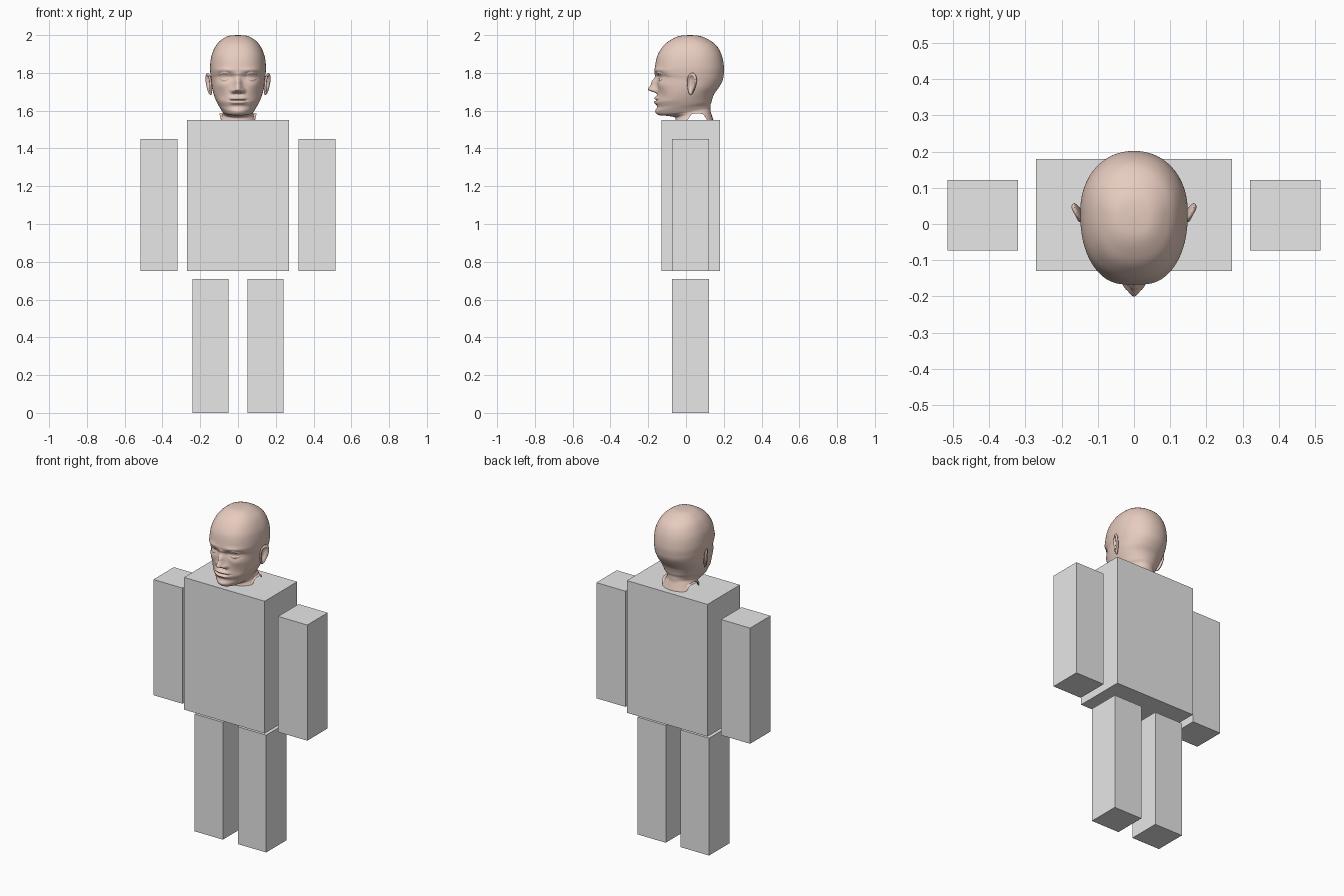
import bpy, bmesh
from math import sin, cos, pi, exp
from mathutils import Matrix, Vector

cube = bpy.data.objects.get("Cube")
if cube:
    bpy.data.objects.remove(cube, do_unlink=True)


def material(name, rgb):
    m = bpy.data.materials.new(name)
    m.use_nodes = True
    m.diffuse_color = (*rgb, 1)
    m.node_tree.nodes["Principled BSDF"].inputs["Base Color"].default_value = (*rgb, 1)
    return m


GREY = material("light grey", (0.8, 0.8, 0.8))
SKIN = material("skin", (0.8, 0.6, 0.52))


def finish(name, bm, mat, smooth=False):
    mesh = bpy.data.meshes.new(name)
    bm.to_mesh(mesh)
    bm.free()
    mesh.materials.append(mat)
    if smooth:
        mesh.shade_smooth()
    ob = bpy.data.objects.new(name, mesh)
    bpy.context.collection.objects.link(ob)
    return ob


def box(name, low, high, inward_top=False):
    bm = bmesh.new()
    low, high = Vector(low), Vector(high)
    bmesh.ops.create_cube(bm, size=1, matrix=Matrix.Translation((low + high) / 2)
                          @ Matrix.Diagonal((*(high - low), 1)))
    if inward_top:
        for f in bm.faces:
            if f.normal.z > 0.5:
                f.normal_flip()
                break
    return finish(name, bm, GREY)


# Body blocks
box("torso", (-0.27, -0.13, 0.75), (0.27, 0.18, 1.55), inward_top=True)
for side, s in (("left", 1), ("right", -1)):
    for part, a, b, z0, z1 in (("arm", 0.32, 0.515, 0.75, 1.45), ("leg", 0.05, 0.24, 0, 0.71)):
        xs = sorted((a * s, b * s))
        box(f"{side}_{part}", (xs[0], -0.073, z0), (xs[1], 0.122, z1))

# Head rings from crown to neck: front y, front z, back y, back z, half width
RINGS = [
    (.02, 2.0, .02, 2.0, 0), (-.035, 1.995, .075, 1.995, .052),
    (-.08, 1.975, .127, 1.972, .09), (-.118, 1.945, .165, 1.94, .118),
    (-.15, 1.895, .19, 1.89, .14), (-.163, 1.84, .201, 1.83, .148),
    (-.165, 1.80, .199, 1.785, .146), (-.156, 1.775, .192, 1.755, .142),
    (-.152, 1.73, .172, 1.72, .138), (-.153, 1.69, .15, 1.69, .13),
    (-.158, 1.65, .14, 1.665, .118), (-.152, 1.62, .135, 1.645, .106),
    (-.157, 1.595, .13, 1.63, .094), (-.145, 1.577, .13, 1.615, .084),
    (-.105, 1.573, .13, 1.605, .08), (-.06, 1.565, .132, 1.59, .084),
    (-.055, 1.55, .145, 1.55, .1)]


def spline(pts, t):
    i = min(int(t), len(pts) - 2)
    u = t - i
    p = [pts[max(0, min(len(pts) - 1, i + k))] for k in (-1, 0, 1, 2)]
    return [b + .5 * u * (c - a + u * (2 * a - 5 * b + 4 * c - d + u * (3 * (b - c) + d - a)))
            for a, b, c, d in zip(*p)]


def lerp_table(table, v):
    for (a, fa), (b, fb) in zip(table, table[1:]):
        if a <= v <= b:
            k = (v - a) / (b - a)
            return fa + (fb - fa) * k * k * (3 - 2 * k)
    return 0


def bump(x, z, cx, cz, sx, sz):
    return exp(-((x - cx) / sx) ** 2 - ((z - cz) / sz) ** 2)


NOSE = [(1.688, 0), (1.712, .049), (1.745, .031), (1.79, .004), (1.81, 0)]


def face_relief(x, z):
    """Forward offset of the facial features."""
    x = abs(x)
    width = .012 + .012 * max(0, min(1, (1.79 - z) / .08))
    d = lerp_table(NOSE, z) * exp(-(x / width) ** 2)
    d += .014 * bump(x, z, .026, 1.703, .011, .012)       # nostril wings
    d -= .008 * bump(x, z, .012, 1.690, .008, .006)       # nostrils
    d -= .017 * bump(x, z, .068, 1.782, .04, .02)         # eye sockets
    d += .006 * bump(x, z, .07, 1.815, .05, .012)         # brows
    d += .007 * bump(x, z, .088, 1.735, .035, .025)       # cheekbones
    d -= .006 * bump(x, z, .085, 1.67, .03, .03)          # cheek hollows
    lip = exp(-(x / .04) ** 4)
    d += lip * (.012 * exp(-((z - 1.666) / .009) ** 2) + .013 * exp(-((z - 1.643) / .01) ** 2))
    d -= .009 * exp(-(x / .048) ** 4 - ((z - 1.6555) / .0035) ** 2)
    d -= .003 * bump(x, z, 0, 1.681, .006, .008)          # philtrum
    d += .006 * bump(x, z, 0, 1.597, .035, .018)          # chin
    u = (x - .073) / .035                                 # eyelids and eyeballs
    if abs(u) < 1:
        v = (z - 1.781) / (.0135 * (1 - u * u) + .0005)
        if abs(v) < 1:
            d += .011 * (1 - u * u) * (1 - .4 * v * v) - .003
        elif abs(v) < 1.9:
            d += .012 * (1 - u * u) * (1.9 - abs(v)) / .9
    return d


def power(c, e):
    return (1 if c >= 0 else -1) * abs(c) ** e


def build_head(rows=208, cols=208):
    bm = bmesh.new()
    rings = []
    for r in range(1, rows + 1):
        t = r / rows * (len(RINGS) - 1)
        fy, fz, by, bz, w = spline(RINGS, t)
        mid = fy + (by - fy) * .54
        square = .84 if t < 10 else .84 + .16 * min(1, (t - 10) / 2)
        ring = []
        for c in range(cols):
            a = 2 * pi * c / cols
            sx, cy = sin(a), -cos(a)
            e = square if cy < 0 else .95
            x = w * power(sx, e)
            y = mid + power(cy, e) * (mid - fy if cy < 0 else by - mid)
            k = (y - fy) / (by - fy)
            z = fz + (bz - fz) * k
            if t < 13.5 and cy < 0:
                y -= face_relief(x, z) * min(1, -cy * 2.2) * min(1, (13.5 - t))
            # Side notches in the lower neck edge
            z = max(z, 1.55 + .034 * exp(-((y - .06) / .044) ** 6))
            ring.append(bm.verts.new((x, y, z)))
        rings.append(ring)
    top = bm.verts.new((0, .02, 2))
    for c in range(cols):
        n = (c + 1) % cols
        bm.faces.new((top, rings[0][c], rings[0][n]))
        for a, b in zip(rings, rings[1:]):
            bm.faces.new((a[c], b[c], b[n], a[n]))
    bmesh.ops.recalc_face_normals(bm, faces=bm.faces)
    return finish("head", bm, SKIN, smooth=True)


def build_ear(name, s):
    bm = bmesh.new()
    bmesh.ops.create_uvsphere(bm, u_segments=40, v_segments=32, radius=1)
    for v in bm.verts:
        x, y, z = v.co
        r = (y * y + z * z) ** .5
        if x > 0:                                          # hollow inside the rim
            x -= 1.5 * exp(-(((y + .15) / .5) ** 2 + ((z - .1) / .6) ** 2) ** 2)
            x += .45 * exp(-((r - .85) / .12) ** 2)
        y *= .75 + .25 * z                                 # narrower lobe
        v.co = (x * .009, y * .035, z * .06)
    bm.transform(Matrix.Translation((.152, .03, 1.741)) @ Matrix.Rotation(-.42, 4, 'Z')
                 @ Matrix.Rotation(.1, 4, 'Y') @ Matrix.Rotation(-.15, 4, 'X'))
    if s < 0:
        bm.transform(Matrix.Diagonal((-1, 1, 1, 1)))
    bmesh.ops.recalc_face_normals(bm, faces=bm.faces)
    return finish(name, bm, SKIN, smooth=True)


build_head()
build_ear("left_ear", 1)
build_ear("right_ear", -1)
